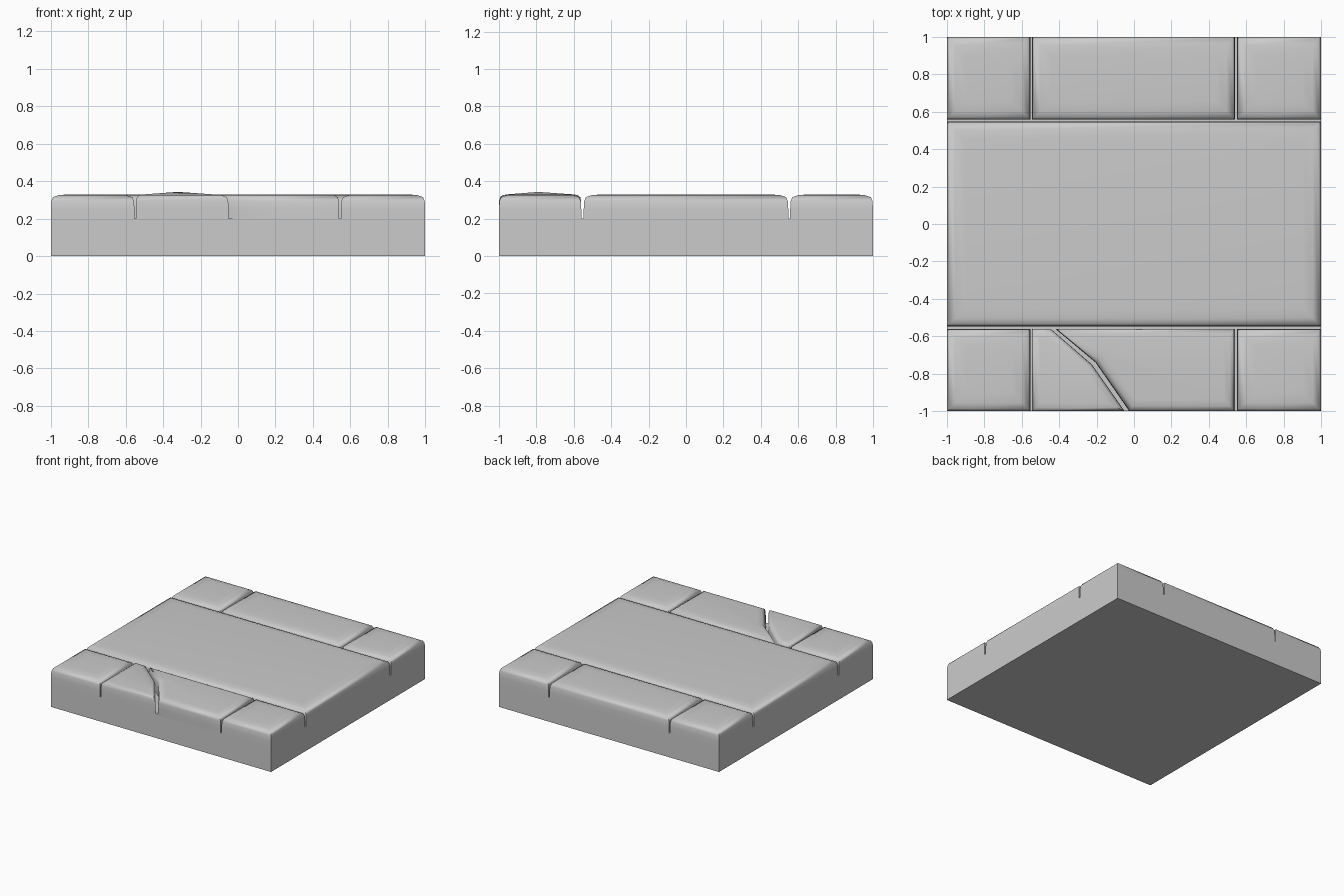
import bpy
from mathutils import Vector

if "Cube" in bpy.data.objects:
    bpy.data.objects.remove(bpy.data.objects["Cube"])

# softened profile of a paving stone: (inset from outline, height)
PROFILE = [(0, 0.19), (0, 0.25), (0.003, 0.295), (0.012, 0.315),
           (0.045, 0.326), (0.10, 0.33)]


def inset(pts, d):
    """Mitred inward offset of a counter-clockwise outline."""
    out = []
    for i, p in enumerate(pts):
        p = Vector(p)
        e1 = (p - Vector(pts[i - 1])).normalized()
        e2 = (Vector(pts[(i + 1) % len(pts)]) - p).normalized()
        n1, n2 = Vector((-e1.y, e1.x)), Vector((-e2.y, e2.x))
        out.append(p + (n1 + n2) * d / (1 + n1.dot(n2)))
    return out


def build(name, verts, faces, angle=1.1):
    me = bpy.data.meshes.new(name)
    me.from_pydata(verts, [], faces)
    ob = bpy.data.objects.new(name, me)
    bpy.context.collection.objects.link(ob)
    bpy.ops.object.select_all(action='DESELECT')
    ob.select_set(True)
    bpy.context.view_layer.objects.active = ob
    bpy.ops.object.shade_smooth_by_angle(angle=angle)
    return ob


def stone(name, outline, soft=1.0, dome=None):
    n, verts, faces = len(outline), [], []
    for d, z in PROFILE:
        verts += [(p.x, p.y, z) for p in inset(outline, d * soft)]
    for r in range(len(PROFILE) - 1):
        for i in range(n):
            j = (i + 1) % n
            faces.append((r * n + i, r * n + j, r * n + n + j, r * n + n + i))
    top = [(len(PROFILE) - 1) * n + i for i in range(n)]
    faces.append(tuple(reversed(range(n))))
    if dome:  # raised centre point
        verts.append(dome)
        faces += [(top[i], top[(i + 1) % n], len(verts) - 1) for i in range(n)]
    else:
        faces.append(tuple(top))
    return build(name, verts, faces)


def rect(x0, x1, y0, y1):
    return [(x0, y0), (x1, y0), (x1, y1), (x0, y1)]


# base slab
corners = rect(-1, 1, -1, 1)
build("base_slab", [(x, y, z) for z in (0, 0.2) for x, y in corners],
      [(3, 2, 1, 0), (4, 5, 6, 7)] +
      [(i, (i + 1) % 4, (i + 1) % 4 + 4, i + 4) for i in range(4)], 0.5)

# wide centre stone
stone("centre_stone", rect(-1, 1, -0.547, 0.547))

# four corner stones
for row, y0, y1 in (("front", -1, -0.56), ("back", 0.557, 1)):
    stone(row + "_left_stone", rect(-1, -0.553, y0, y1))
    stone(row + "_right_stone", rect(0.55, 1, y0, y1))

# long back stone
stone("back_middle_stone", rect(-0.545, 0.54, 0.557, 1))

# front stone split by a diagonal crack
stone("cracked_stone_left",
      [(-0.545, -1), (-0.05, -1), (-0.225, -0.75), (-0.445, -0.56), (-0.545, -0.56)],
      0.45, (-0.32, -0.79, 0.343))
stone("cracked_stone_right",
      [(-0.025, -1), (0.54, -1), (0.54, -0.56), (-0.42, -0.56), (-0.205, -0.74)], 0.6)
